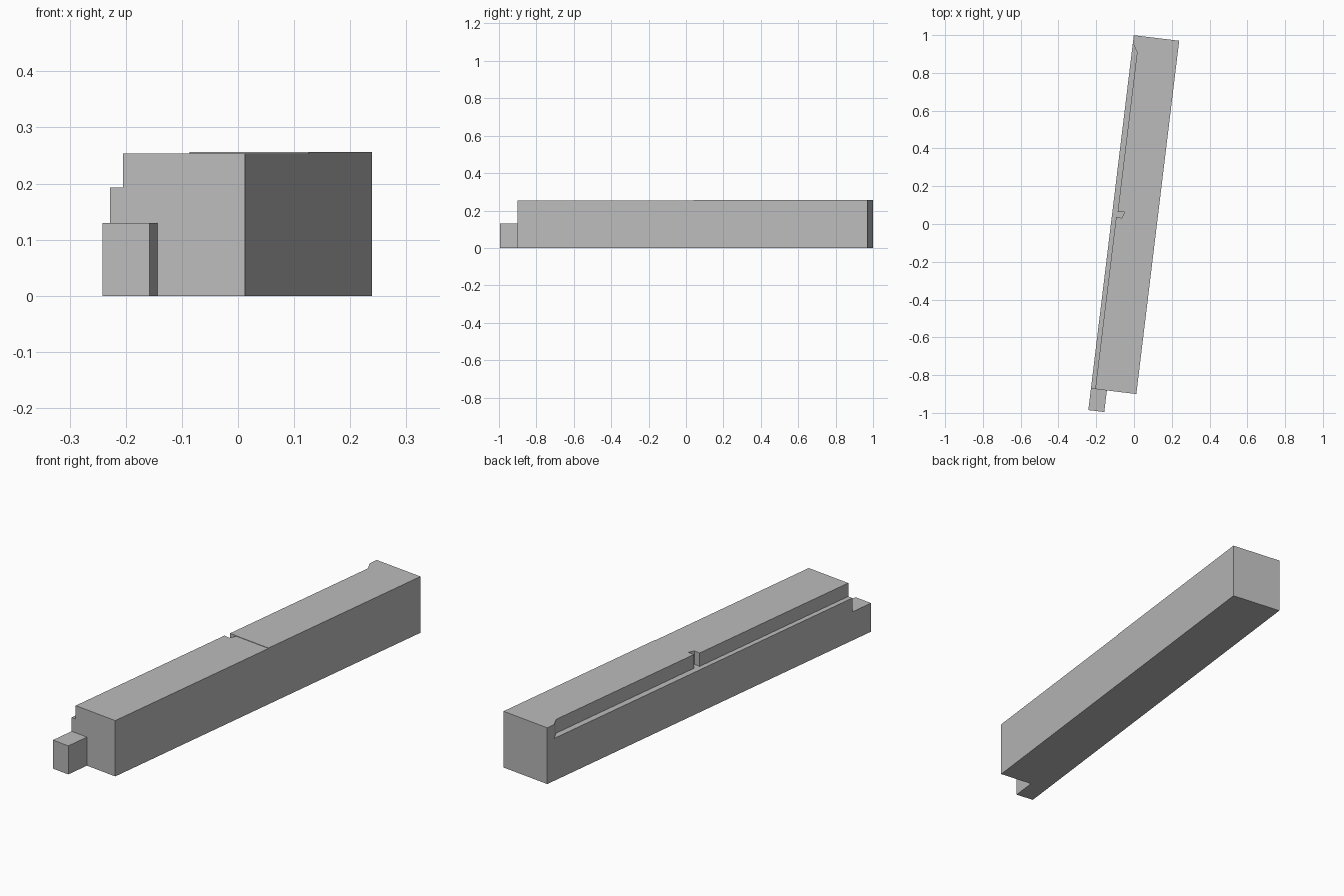
import bpy, bmesh, math
from mathutils import Matrix

cube = bpy.data.objects.get("Cube")
if cube:
    bpy.data.objects.remove(cube, do_unlink=True)

WIDTH, LENGTH, TENON = 0.242, 1.884, 0.115
LEDGE, SHOULDER = 0.193, 0.13

grey = bpy.data.materials.new("plain grey")
grey.use_nodes = True
colour = (0.5, 0.5, 0.5, 1)
grey.diffuse_color = colour
grey.node_tree.nodes["Principled BSDF"].inputs["Base Color"].default_value = colour


def prism(name, points, offset):
    """Extrude a closed 3D outline by an offset vector."""
    bm = bmesh.new()
    face = bm.faces.new([bm.verts.new(p) for p in points])
    top = bmesh.ops.extrude_face_region(bm, geom=[face])
    bmesh.ops.translate(bm, vec=offset,
                        verts=[g for g in top["geom"] if isinstance(g, bmesh.types.BMVert)])
    bmesh.ops.recalc_face_normals(bm, faces=bm.faces)
    mesh = bpy.data.meshes.new(name)
    bm.to_mesh(mesh)
    bm.free()
    obj = bpy.data.objects.new(name, mesh)
    bpy.context.collection.objects.link(obj)
    return obj


def carve(target, cutter):
    """Subtract a cutter from the target, then discard the cutter."""
    cutter.hide_render = True
    mod = target.modifiers.new("carve", "BOOLEAN")
    mod.operation, mod.solver, mod.object = "DIFFERENCE", "EXACT", cutter
    bpy.context.view_layer.objects.active = target
    bpy.ops.object.modifier_apply(modifier=mod.name)
    bpy.data.objects.remove(cutter, do_unlink=True)


# Beam: side profile with end tongue and a slight step halfway along the top
side = [(-TENON, 0), (LENGTH, 0), (LENGTH, 0.256), (0.946, 0.256), (0.946, 0.254),
        (0, 0.254), (0, SHOULDER), (-TENON, SHOULDER)]
beam = prism("notched_beam", [(0, y, z) for y, z in side], (WIDTH, 0, 0))
beam.data.materials.append(grey)

# Narrow the tongue to the left part of the end
tongue = [(0.085, -0.3), (0.4, -0.3), (0.4, 0), (0.085, 0)]
carve(beam, prism("tongue_cutter", [(x, y, -0.1) for x, y in tongue], (0, 0, 0.5)))

# Rabbet along the top edge, with slanted end and small middle notch
rabbet = [(-0.1, -0.2), (0.023, -0.2), (0.023, 0.918), (0.053, 0.916), (0.064, 0.948),
          (0.028, 0.946), (0.028, 1.798), (0, 1.841), (-0.1, 1.841)]
carve(beam, prism("rabbet_cutter", [(x, y, LEDGE) for x, y in rabbet], (0, 0, 0.3)))

# Merge flat neighbours and turn the beam into place
bm = bmesh.new()
bm.from_mesh(beam.data)
bmesh.ops.dissolve_limit(bm, angle_limit=math.radians(0.5), verts=bm.verts, edges=bm.edges)
bm.transform(Matrix.Translation((-0.228, -0.871, 0)) @ Matrix.Rotation(math.radians(-6.92), 4, "Z"))
bm.to_mesh(beam.data)
bm.free()
